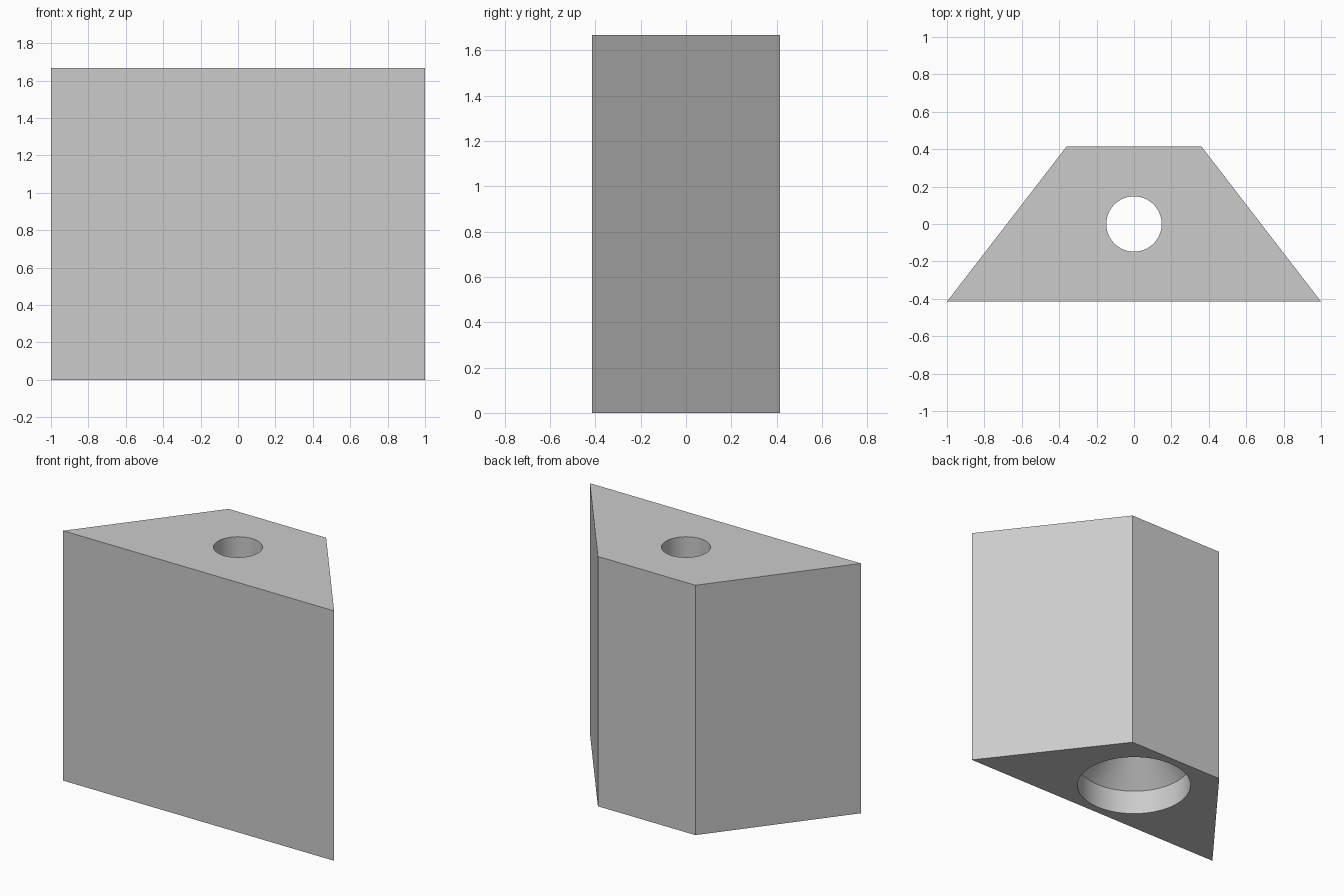
import bpy, bmesh, math

if "Cube" in bpy.data.objects:
    bpy.data.objects.remove(bpy.data.objects["Cube"], do_unlink=True)

HEIGHT = 1.667
HALF_DEPTH = 0.415

grey = bpy.data.materials.new("plain grey")
grey.use_nodes = True
grey.diffuse_color = (0.6, 0.6, 0.6, 1)
grey.node_tree.nodes["Principled BSDF"].inputs["Base Color"].default_value = (0.6, 0.6, 0.6, 1)


def make_object(name, bm):
    bmesh.ops.recalc_face_normals(bm, faces=bm.faces)
    mesh = bpy.data.meshes.new(name)
    bm.to_mesh(mesh)
    bm.free()
    mesh.materials.append(grey)
    obj = bpy.data.objects.new(name, mesh)
    bpy.context.collection.objects.link(obj)
    return obj


# Block: trapezoid footprint, wide at the front, extruded upwards
bm = bmesh.new()
footprint = [(-1, -HALF_DEPTH), (1, -HALF_DEPTH), (0.36, HALF_DEPTH), (-0.36, HALF_DEPTH)]
base = bm.faces.new([bm.verts.new((x, y, 0)) for x, y in footprint])
top = bmesh.ops.extrude_face_region(bm, geom=[base])
bmesh.ops.translate(bm, vec=(0, 0, HEIGHT),
                    verts=[v for v in top["geom"] if isinstance(v, bmesh.types.BMVert)])
block = make_object("trapezoid_block", bm)

# Bore: wide recess underneath, tapering into a narrow hole through the top
bm = bmesh.new()
bore_profile = [(0, -0.2), (0.36, -0.2), (0.36, 0.165), (0.148, 0.377),
                (0.148, HEIGHT + 0.2), (0, HEIGHT + 0.2)]
points = [bm.verts.new((r, 0, z)) for r, z in bore_profile]
edges = [bm.edges.new(pair) for pair in zip(points, points[1:])]
bmesh.ops.spin(bm, geom=points + edges, cent=(0, 0, 0), axis=(0, 0, 1),
               angle=math.tau, steps=64)
bmesh.ops.remove_doubles(bm, verts=bm.verts, dist=0.0005)
cutter = make_object("bore_cutter", bm)
cutter.hide_render = True

# Cut the bore through the block
cut = block.modifiers.new("bore", "BOOLEAN")
cut.operation = "DIFFERENCE"
cut.solver = "EXACT"
cut.object = cutter
bpy.ops.object.select_all(action="DESELECT")
bpy.context.view_layer.objects.active = block
block.select_set(True)
bpy.ops.object.modifier_apply(modifier=cut.name)
bpy.data.objects.remove(cutter, do_unlink=True)
bpy.ops.object.shade_smooth_by_angle(angle=math.radians(30))
